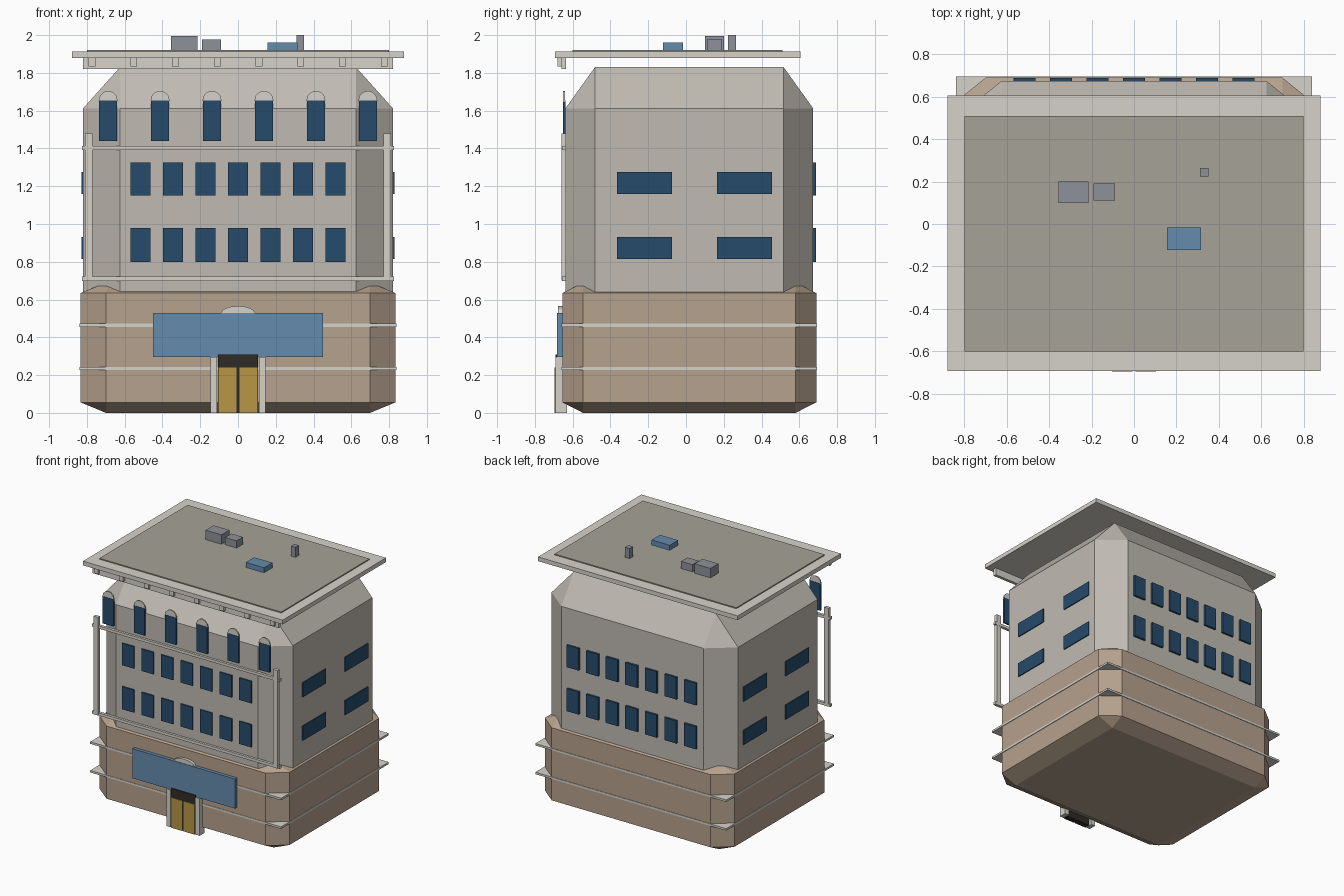
import bpy, math

if "Cube" in bpy.data.objects:
    bpy.data.objects.remove(bpy.data.objects["Cube"])


def material(name, rgb):
    m = bpy.data.materials.new(name)
    m.diffuse_color = (*rgb, 1)
    m.use_nodes = True
    m.node_tree.nodes["Principled BSDF"].inputs["Base Color"].default_value = m.diffuse_color
    return m


STONE = material("tan_stone", (0.47, 0.36, 0.27))
WALL = material("grey_wall", (0.53, 0.50, 0.45))
TRIM = material("pale_trim", (0.67, 0.65, 0.59))
ROOF = material("roof_grey", (0.38, 0.36, 0.31))
GLASS = material("dark_glass", (0.02, 0.07, 0.15))
PANEL = material("blue_panel", (0.13, 0.26, 0.42))
DARK = material("dark_frame", (0.03, 0.025, 0.02))
GOLD = material("gold_door", (0.48, 0.31, 0.06))
METAL = material("metal_grey", (0.27, 0.29, 0.32))


def box(name, x, y, z, mat, bevel=0):
    """Box from (min, max) ranges; bevel is a fraction of the half size."""
    bpy.ops.mesh.primitive_cube_add(
        size=2, location=[(a + b) / 2 for a, b in (x, y, z)])
    o = bpy.context.object
    o.name = name
    o.scale = [(b - a) / 2 for a, b in (x, y, z)]
    o.data.materials.append(mat)
    if bevel:
        mod = o.modifiers.new("chamfer", 'BEVEL')
        mod.width = bevel
        mod.segments = 1
        mod.limit_method = 'NONE'
    return o


def disc(name, x, z, rx, rz, y, mat, sides=12):
    """Upright disc facing the front."""
    bpy.ops.mesh.primitive_cylinder_add(
        vertices=sides, radius=1, depth=y[1] - y[0],
        location=(x, (y[0] + y[1]) / 2, z), rotation=(math.pi / 2, 0, 0))
    o = bpy.context.object
    o.name = name
    o.scale = (rx, rz, 1)
    o.data.materials.append(mat)
    return o


def around(c, w):
    return (c - w / 2, c + w / 2)


# Main masses
box("ground_floor", (-0.835, 0.835), (-0.655, 0.69), (0, 0.69), STONE, 0.163)
box("upper_floors", (-0.82, 0.82), (-0.638, 0.673), (0.002, 1.83), WALL, 0.238)
for z in (0.236, 0.464):
    box("stone_band", (-0.84, 0.84), (-0.658, 0.694), around(z, 0.016), TRIM)

# Front and back windows
for z in ((0.80, 0.98), (1.15, 1.325)):
    for i in range(-3, 4):
        x = around(i * 0.172, 0.105)
        box("front_window", x, (-0.648, -0.63), z, GLASS)
        box("back_window", x, (0.665, 0.689), z, GLASS)

# Side windows
for z in ((0.815, 0.93), (1.16, 1.275)):
    for y in ((-0.365, -0.075), (0.165, 0.455)):
        box("right_window", (0.81, 0.828), y, z, GLASS)
        box("left_window", (-0.828, -0.81), y, z, GLASS)

# Arched top-floor windows
for i in range(6):
    x = -0.6875 + i * 0.275
    box("arched_window", around(x, 0.095), (-0.652, -0.637), (1.44, 1.655), GLASS)
    disc("window_arch", x, 1.655, 0.05, 0.05, (-0.65, -0.64), TRIM)

# Facade frame
for s in (-1, 1):
    box("pilaster", around(s * 0.79, 0.04), (-0.66, -0.635), (0.70, 1.48), TRIM)
for z in (0.71, 1.402):
    box("facade_rail", (-0.825, 0.825), (-0.656, -0.634), around(z, 0.022), TRIM)

# Cornice with brackets
box("cornice", (-0.82, 0.82), (-0.66, -0.635), (1.82, 1.88), TRIM)
for i in range(8):
    box("bracket", around(-0.773 + i * 0.221, 0.036), (-0.68, -0.655),
        (1.835, 1.88), TRIM)

# Roof
box("roof_slab", (-0.878, 0.878), (-0.693, 0.605), (1.878, 1.912), TRIM)
box("roof_deck", (-0.80, 0.80), (-0.60, 0.51), (1.90, 1.92), ROOF)
box("large_vent", (-0.355, -0.215), (0.10, 0.20), (1.91, 1.995), METAL)
box("small_vent", (-0.19, -0.09), (0.11, 0.19), (1.91, 1.977), METAL)
box("skylight", (0.155, 0.315), (-0.122, -0.017), (1.91, 1.96), PANEL)
box("chimney", (0.31, 0.35), (0.223, 0.265), (1.91, 2.0), METAL)

# Sign panel and crest
box("sign_panel", (-0.45, 0.45), (-0.682, -0.655), (0.295, 0.53), PANEL)
disc("sign_crest", 0, 0.53, 0.09, 0.036, (-0.678, -0.655), TRIM)

# Entrance
box("door_surround", (-0.107, 0.107), (-0.69, -0.65), (0, 0.31), DARK)
for s in (-1, 1):
    box("door", around(s * 0.056, 0.096), (-0.695, -0.68), (0, 0.24), GOLD)
    box("door_post", around(s * 0.128, 0.036), (-0.69, -0.63), (0, 0.295), TRIM)
